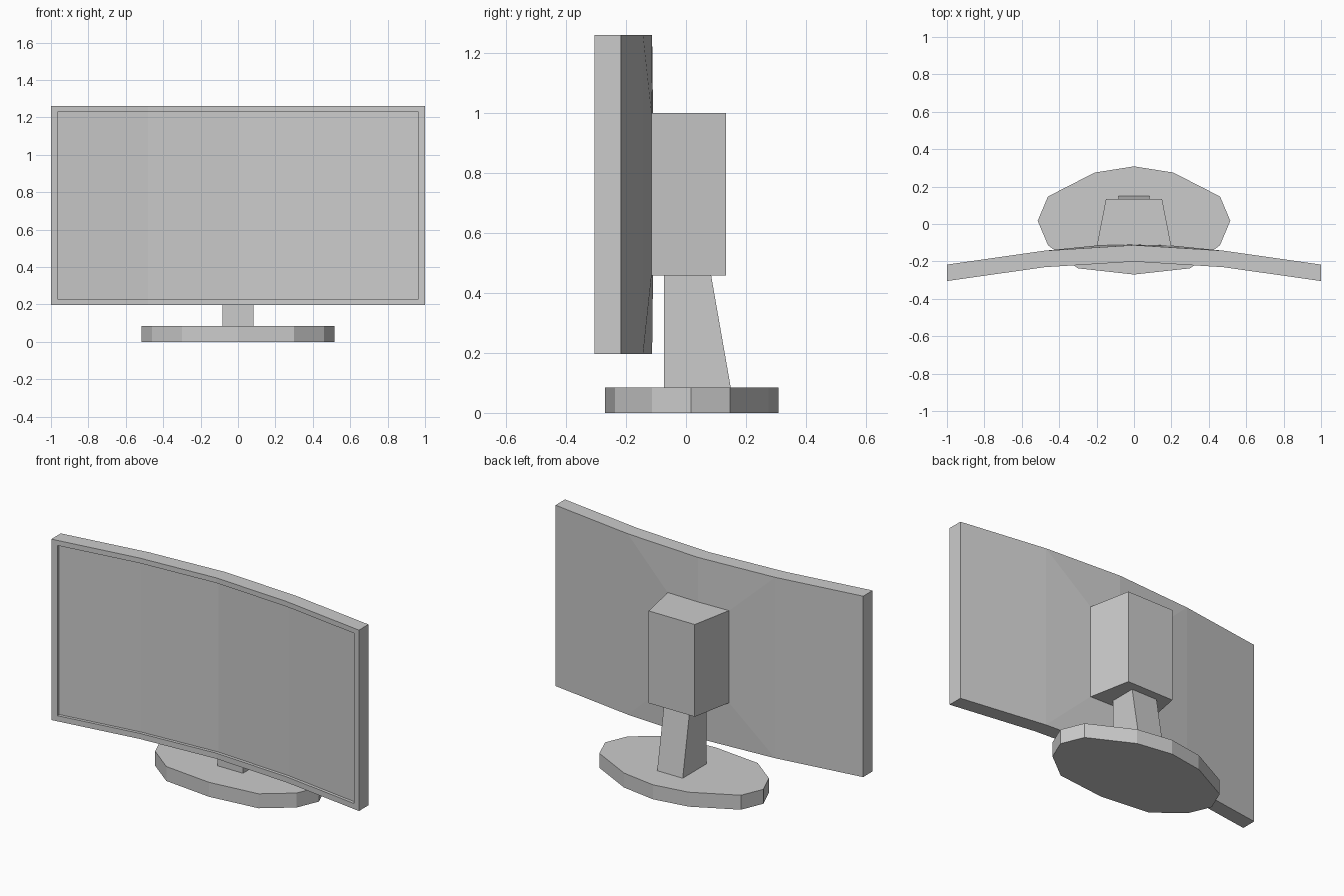
import bpy, bmesh

if "Cube" in bpy.data.objects:
    bpy.data.objects.remove(bpy.data.objects["Cube"])


def make_object(name, verts, faces):
    mesh = bpy.data.meshes.new(name)
    mesh.from_pydata(verts, [], faces)
    bm = bmesh.new()
    bm.from_mesh(mesh)
    bmesh.ops.recalc_face_normals(bm, faces=bm.faces)
    bm.to_mesh(mesh)
    bm.free()
    obj = bpy.data.objects.new(name, mesh)
    bpy.context.collection.objects.link(obj)
    return obj


def prism(name, bottom, top, z0, z1):
    """Join two matching xy outlines into a closed solid."""
    n = len(bottom)
    verts = [(x, y, z0) for x, y in bottom] + [(x, y, z1) for x, y in top]
    faces = [tuple(range(n)), tuple(range(n, 2 * n))]
    faces += [(i, (i + 1) % n, n + (i + 1) % n, n + i) for i in range(n)]
    return make_object(name, verts, faces)


def mirrored(half):
    """Complete an outline whose right half is listed from back to front."""
    return half + [(-x, y) for x, y in reversed(half) if x > 0]


# Base: faceted oval
oval = mirrored([(0, 0.308), (0.21, 0.275), (0.46, 0.147), (0.515, 0.017),
                 (0.46, -0.113), (0.3, -0.237), (0, -0.27)])
prism("base", oval, oval, 0, 0.085)

# Neck: upright front, sloping back
prism("neck", mirrored([(0.083, 0.15), (0.083, -0.073)]),
      mirrored([(0.083, 0.08), (0.083, -0.073)]), 0.08, 0.48)

# Mount housing: wider where it meets the screen
housing = mirrored([(0.15, 0.133), (0.2, -0.122)])
prism("mount_housing", housing, housing, 0.458, 1.0)

# Curved screen: concentric rim loops, recessed display, slightly domed back
KNEE = 0.48


def curve(x):
    """Depth of the bent panel at x, relative to its middle."""
    a = abs(x)
    return -0.03 * a / KNEE if a < KNEE else -0.03 - 0.074 * (a - KNEE) / (1 - KNEE)


def rim(half_width, z0, z1, y):
    xs = [-half_width, -KNEE, 0, KNEE, half_width]
    return ([(x, y + curve(x), z1) for x in xs] +
            [(x, y + curve(x), z0) for x in reversed(xs)])


loops = [rim(1, 0.197, 1.26, -0.113), rim(1, 0.197, 1.26, -0.201),
         rim(0.965, 0.23, 1.23, -0.201), rim(0.965, 0.23, 1.23, -0.183)]
verts = sum(loops, [])
faces = []
for k in range(3):
    for i in range(10):
        j = (i + 1) % 10
        faces.append((k * 10 + i, k * 10 + j, k * 10 + 10 + j, k * 10 + 10 + i))
# display strips
faces += [(30 + i, 31 + i, 38 - i, 39 - i) for i in range(4)]
# back: flat wings, and facets running in to the housing
b = len(verts)
verts += [(x, -0.11 if x == 0 else -0.115, 1.0) for x in (-0.2, 0, 0.2)]
verts += [(x, -0.11 if x == 0 else -0.115, 0.458) for x in (0.2, 0, -0.2)]
faces += [(0, 1, 8, 9), (3, 4, 5, 6),
          (1, 2, b + 1, b), (2, 3, b + 2, b + 1), (3, 6, b + 3, b + 2),
          (6, 7, b + 4, b + 3), (7, 8, b + 5, b + 4), (8, 1, b, b + 5),
          (b, b + 1, b + 4, b + 5), (b + 1, b + 2, b + 3, b + 4)]
make_object("curved_screen", verts, faces)
